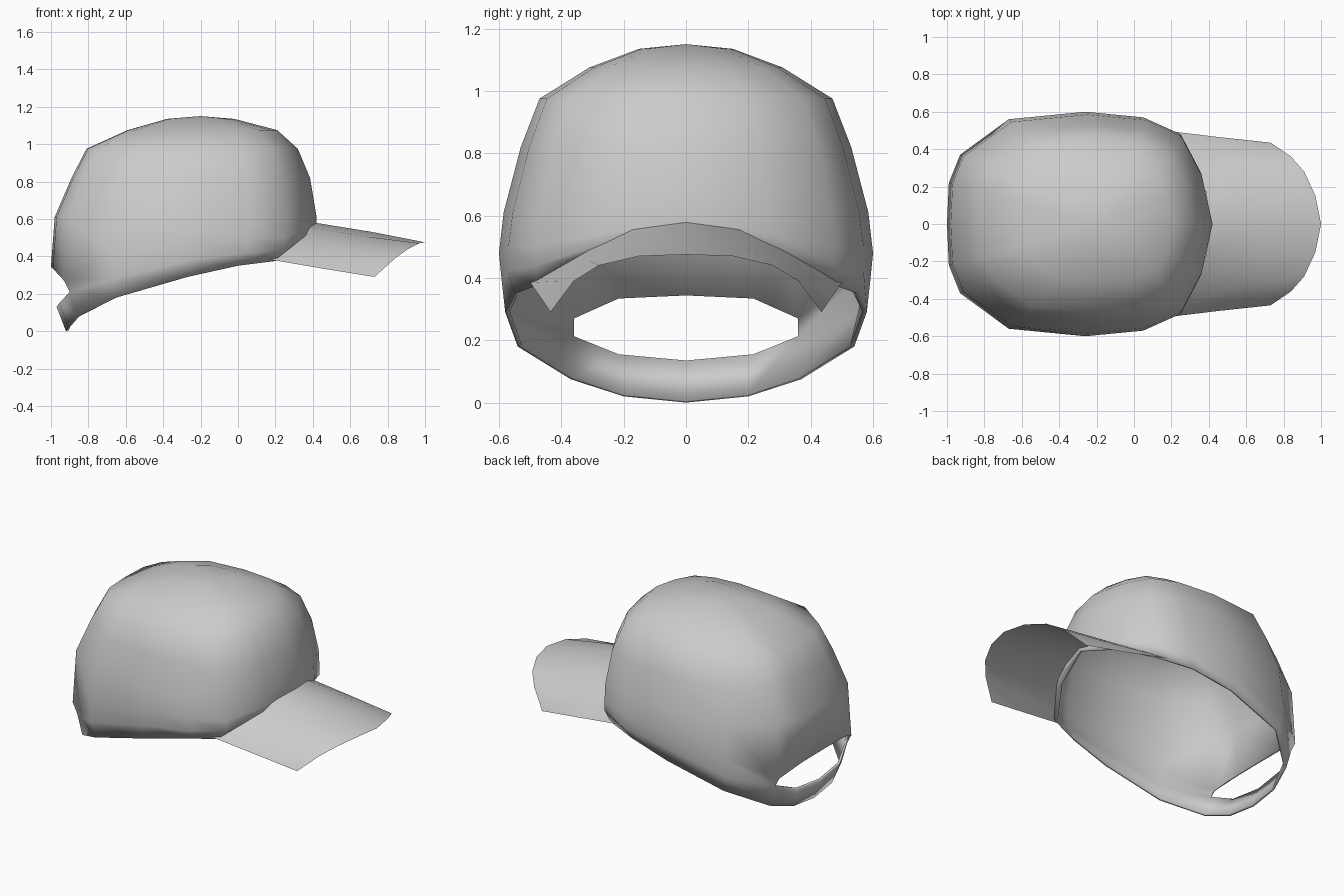
import bpy
import bmesh

default = bpy.data.objects.get("Cube")
if default:
    bpy.data.objects.remove(default, do_unlink=True)

# Single cloth colour
cloth = bpy.data.materials.new("grey cloth")
cloth.use_nodes = True
cloth_colour = (0.6, 0.6, 0.6, 1)
cloth.diffuse_color = cloth_colour
cloth.node_tree.nodes["Principled BSDF"].inputs["Base Color"].default_value = cloth_colour


def mirrored_ring(half):
    """Close a half outline (back to front) into a full ring."""
    return half + [(x, -y, z) for x, y, z in half[-2:0:-1]]


def mirrored_row(half):
    """Extend a row from its centre point to both sides."""
    return [(x, -y, z) for x, y, z in half[:0:-1]] + half


def loft(name, rows, closed, skip=lambda row, column: False, cap=None, thickness=0.0):
    """Bridge rows of points with quads and make a smooth object."""
    bm = bmesh.new()
    grid = [[bm.verts.new(p) for p in row] for row in rows]
    count = len(rows[0])
    for r in range(len(rows) - 1):
        for c in range(count if closed else count - 1):
            d = (c + 1) % count
            if not skip(r, c):
                bm.faces.new((grid[r][c], grid[r][d], grid[r + 1][d], grid[r + 1][c]))
    if cap:
        tip = bm.verts.new(cap)
        for c in range(count):
            bm.faces.new((grid[-1][c], grid[-1][(c + 1) % count], tip))
    bmesh.ops.recalc_face_normals(bm, faces=bm.faces[:])
    top = max(bm.faces, key=lambda f: f.calc_center_median().z)
    if top.normal.z < 0:
        bmesh.ops.reverse_faces(bm, faces=bm.faces[:])
    mesh = bpy.data.meshes.new(name)
    bm.to_mesh(mesh)
    bm.free()
    mesh.materials.append(cloth)
    mesh.shade_smooth()
    obj = bpy.data.objects.new(name, mesh)
    bpy.context.collection.objects.link(obj)
    if thickness:
        solid = obj.modifiers.new("cloth thickness", "SOLIDIFY")
        solid.thickness = thickness
        solid.offset = -1
    return obj


# Crown: half outline seen from above, back to front
outline = [(-1, 0), (-.99, .22), (-.93, .37), (-.67, .56), (-.26, .6),
           (.05, .57), (.25, .48), (.36, .27), (.42, 0)]

# Sloping rim, tucked in at the bottom
rim = [(-.92, 0, 0), (-.91, .2, .02), (-.86, .37, .075), (-.65, .54, .18),
       (-.27, .58, .29), (0, .55, .35), (.2, .48, .375), (.34, .27, .48), (.41, 0, .56)]
band_x = [-.97, -.955, -.9]
band_z = [.13, .15, .21, .28, .38, .42, .44, .51, .57]
band = [((band_x + [x for x, y in outline[3:]])[i], min(y, .59), band_z[i])
        for i, (x, y) in enumerate(outline)]
opening_z = [.345, .335, .27, .4, .48, .5, .5, .54, .58]
opening = [(x, y, z) for (x, y), z in zip(outline, opening_z)]


def crown_ring(back, front, width, z):
    """Fit the outline between two x limits and a half width."""
    scale = (front - back) / 1.42
    return [(back + (x + 1) * scale, y * width / .6, z) for x, y in outline]


upper = [crown_ring(*ring) for ring in (
    (-.98, .42, .585, .61), (-.89, .385, .53, .82), (-.81, .32, .47, .975),
    (-.59, .21, .31, 1.075), (-.38, -.02, .15, 1.135))]
crown_rows = [mirrored_ring(half) for half in [rim, band, opening] + upper]
column_count = len(crown_rows[0])


# The gap above the back strap spans the two rear columns of each side
def back_gap(row, column):
    return row == 1 and (column < 2 or column >= column_count - 2)


loft("crown_with_back_strap", crown_rows, True, back_gap, (-.2, 0, 1.15), .015)

# Brim: arched sheet from the crown seam to the rounded front edge
seam = [(.41, 0, .58), (.385, .17, .555), (.33, .31, .49), (.25, .43, .42), (.16, .5, .385)]
middle = [(.72, 0, .53), (.69, .18, .505), (.63, .31, .455), (.55, .41, .39), (.45, .465, .335)]
edge = [(1, 0, .475), (.97, .15, .47), (.91, .28, .44), (.84, .36, .39), (.73, .435, .29)]
loft("brim", [mirrored_row(half) for half in (seam, middle, edge)], False)
